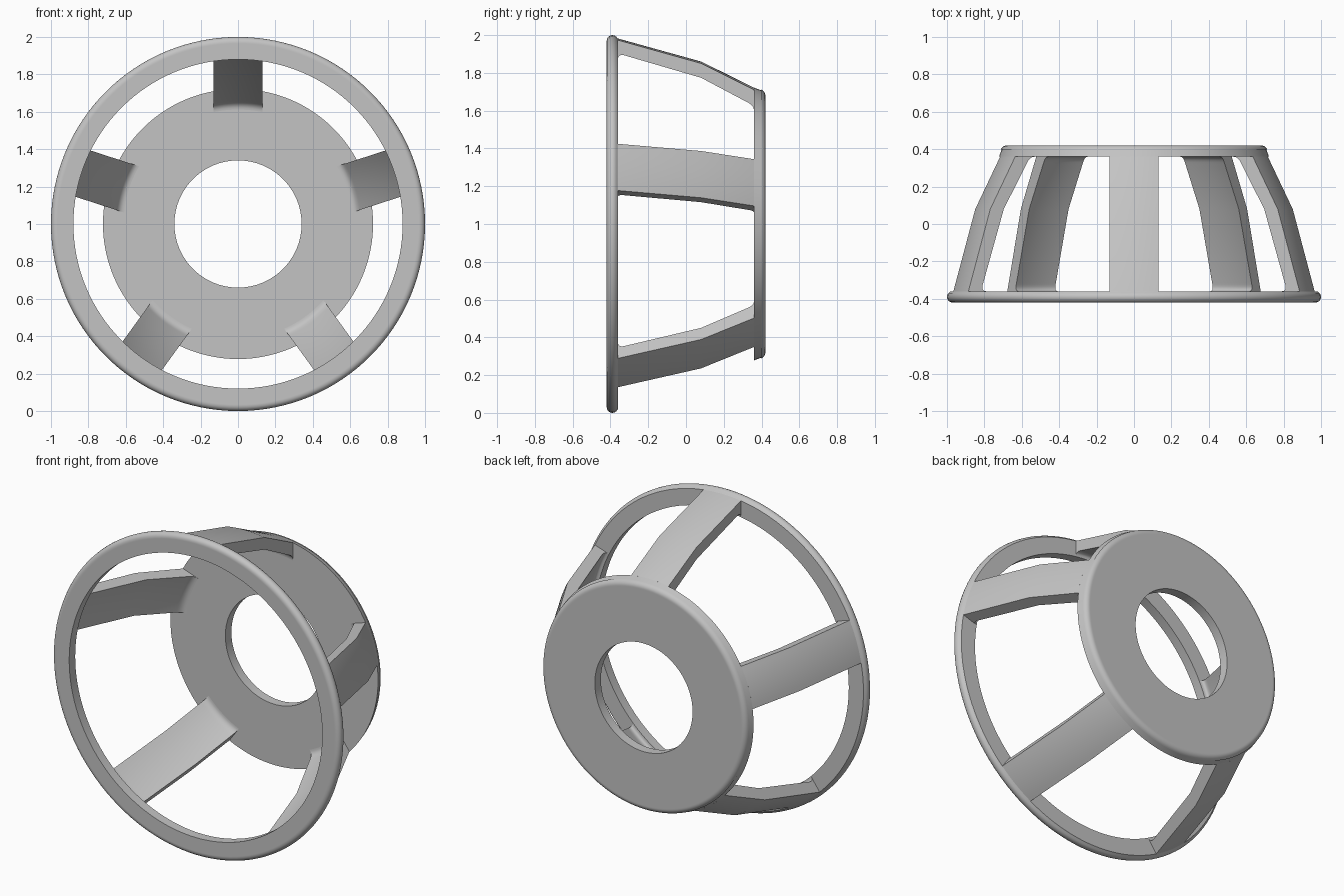
import bpy, bmesh, math
from mathutils import Matrix, Vector

cube = bpy.data.objects.get("Cube")
if cube:
    bpy.data.objects.remove(cube, do_unlink=True)

grey = bpy.data.materials.new("light grey")
grey.use_nodes = True
colour = (0.55, 0.55, 0.55, 1)
grey.diffuse_color = colour
grey.node_tree.nodes["Principled BSDF"].inputs["Base Color"].default_value = colour

CENTRE = Vector((0, 0, 1))
SEGMENTS = 128
STRUTS = 5
HALF_WIDTH = 0.13


def finish(bm, name):
    bmesh.ops.recalc_face_normals(bm, faces=bm.faces)
    mesh = bpy.data.meshes.new(name)
    bm.to_mesh(mesh)
    bm.free()
    mesh.materials.append(grey)
    obj = bpy.data.objects.new(name, mesh)
    bpy.context.collection.objects.link(obj)
    bpy.ops.object.select_all(action='DESELECT')
    obj.select_set(True)
    bpy.context.view_layer.objects.active = obj
    bpy.ops.object.shade_smooth_by_angle(angle=math.radians(30))
    return obj


def bridge(bm, a, b):
    n = len(a)
    for i in range(n):
        j = (i + 1) % n
        bm.faces.new((a[i], a[j], b[j], b[i]))


def arc(r, y, radius, start, end, steps=8):
    angles = [math.radians(start + (end - start) * i / steps) for i in range(steps + 1)]
    return [(r + radius * math.cos(a), y + radius * math.sin(a)) for a in angles]


def curve(a, b, c, steps=6):
    a, b, c = Vector(a), Vector(b), Vector(c)
    ts = [i / steps for i in range(steps + 1)]
    return [tuple(a * (1 - t) ** 2 + b * 2 * t * (1 - t) + c * t * t) for t in ts]


def revolve(name, profile):
    """Spin a closed (radius, y) profile around the y axis."""
    bm = bmesh.new()
    loops = []
    for i in range(SEGMENTS):
        a = math.tau * i / SEGMENTS
        loops.append([bm.verts.new(CENTRE + Vector((r * math.sin(a), y, r * math.cos(a))))
                      for r, y in profile])
    for i in range(SEGMENTS):
        bridge(bm, loops[i], loops[(i + 1) % SEGMENTS])
    return finish(bm, name)


def strut(name, profile, angle, steps=10):
    """Sweep the profile round the axis, trimmed to parallel sides."""
    bm = bmesh.new()
    spin = Matrix.Rotation(angle, 3, 'Y')
    loops = []
    for i in range(steps + 1):
        x = HALF_WIDTH * (2 * i / steps - 1)
        loops.append([bm.verts.new(CENTRE + spin @ Vector((x, y, math.sqrt(r * r - x * x))))
                      for r, y in profile])
    for a, b in zip(loops, loops[1:]):
        bridge(bm, a, b)
    bm.faces.new(loops[0])
    bm.faces.new(loops[-1])
    return finish(bm, name)


# Wide front ring with a rounded rim
revolve("front_ring", [(0.88, -0.36), (0.88, -0.42), (0.965, -0.42)]
        + arc(0.97, -0.39, 0.03, -90, 60) + [(0.982, -0.36)])

# Back plate with a round hole and a rounded outer edge
revolve("back_plate", [(0.34, 0.42), (0.34, 0.36), (0.722, 0.36), (0.708, 0.397)]
        + arc(0.68, 0.386, 0.034, 20, 90) + [(0.675, 0.42)])

# Bent struts with filleted inner ends
outer = [(0.982, -0.36), (0.86, 0.08), (0.722, 0.36)]
inner = (curve((0.612, 0.36), (0.64, 0.36), (0.655, 0.33)) + [(0.66, 0.32), (0.785, 0.08), (0.899, -0.315)]
         + curve((0.902, -0.325), (0.912, -0.36), (0.88, -0.36)))
for k in range(STRUTS):
    strut(f"strut_{k + 1}", outer + inner, math.tau * k / STRUTS)
